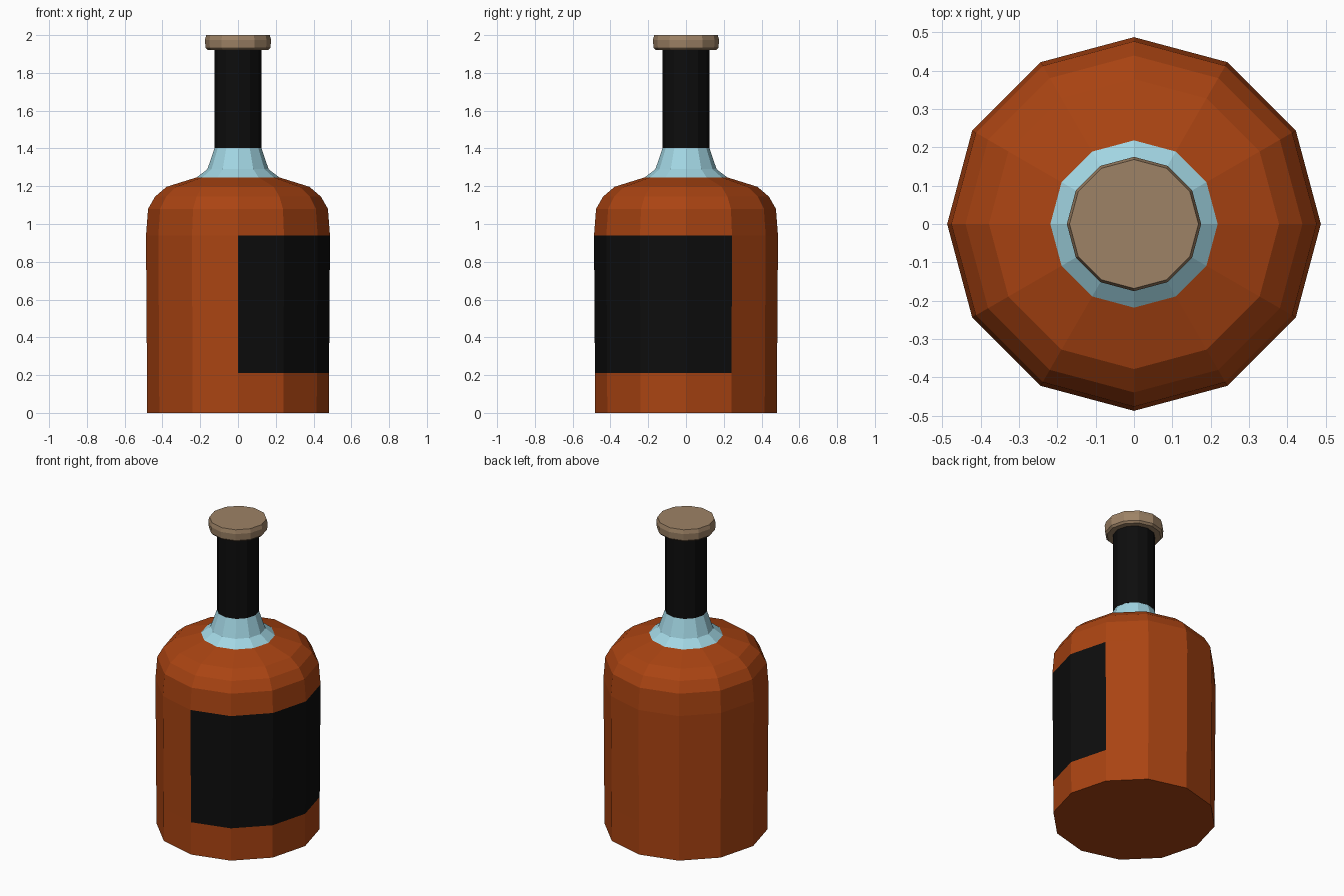
import bpy, bmesh, math

if "Cube" in bpy.data.objects:
    bpy.data.objects.remove(bpy.data.objects["Cube"])

SIDES = 12


def material(name, rgb):
    m = bpy.data.materials.new(name)
    m.diffuse_color = (*rgb, 1.0)
    m.use_nodes = True
    m.node_tree.nodes["Principled BSDF"].inputs["Base Color"].default_value = m.diffuse_color
    return m


amber = material("amber", (0.40, 0.057, 0.006))
black = material("black", (0.004, 0.004, 0.004))
glass = material("pale_blue_glass", (0.36, 0.67, 0.77))
cork = material("cork", (0.34, 0.225, 0.132))


def lathe(name, profile, mats, rule=None):
    """Spin a (radius, height) profile into a capped, flat-shaded solid."""
    bm = bmesh.new()
    rings = []
    for r, z in profile:
        rings.append([bm.verts.new((r * math.cos(math.tau * i / SIDES),
                                    r * math.sin(math.tau * i / SIDES), z))
                      for i in range(SIDES)])
    for a, b in zip(rings, rings[1:]):
        for i in range(SIDES):
            j = (i + 1) % SIDES
            bm.faces.new((a[i], a[j], b[j], b[i]))
    bm.faces.new(rings[0][::-1])
    bm.faces.new(rings[-1])
    bmesh.ops.recalc_face_normals(bm, faces=bm.faces[:])
    if rule:
        for f in bm.faces:
            f.material_index = rule(f.calc_center_median())
    me = bpy.data.meshes.new(name)
    bm.to_mesh(me)
    bm.free()
    for m in mats:
        me.materials.append(m)
    ob = bpy.data.objects.new(name, me)
    bpy.context.collection.objects.link(ob)
    return ob


# label covers four sides, from the front round to the right
def label_rule(c):
    angle = math.degrees(math.atan2(c.y, c.x))
    on_side = math.hypot(c.x, c.y) > 0.4
    return 1 if on_side and 0.21 < c.z < 0.94 and -90 < angle < 30 else 0


# body with rounded shoulder
lathe("bottle_body",
      [(0.481, 0), (0.482, 0.21), (0.487, 0.94), (0.476, 1.08),
       (0.439, 1.145), (0.378, 1.197), (0.218, 1.247)],
      [amber, black], label_rule)

# clear glass at the base of the neck
lathe("neck_glass", [(0.218, 1.247), (0.162, 1.29), (0.124, 1.402)], [glass])

# black wrap round the neck
lathe("neck_sleeve", [(0.125, 1.402), (0.125, 1.925)], [black])

# stopper
lathe("stopper",
      [(0.160, 1.920), (0.172, 1.932), (0.175, 1.975), (0.168, 2.0)], [cork])
